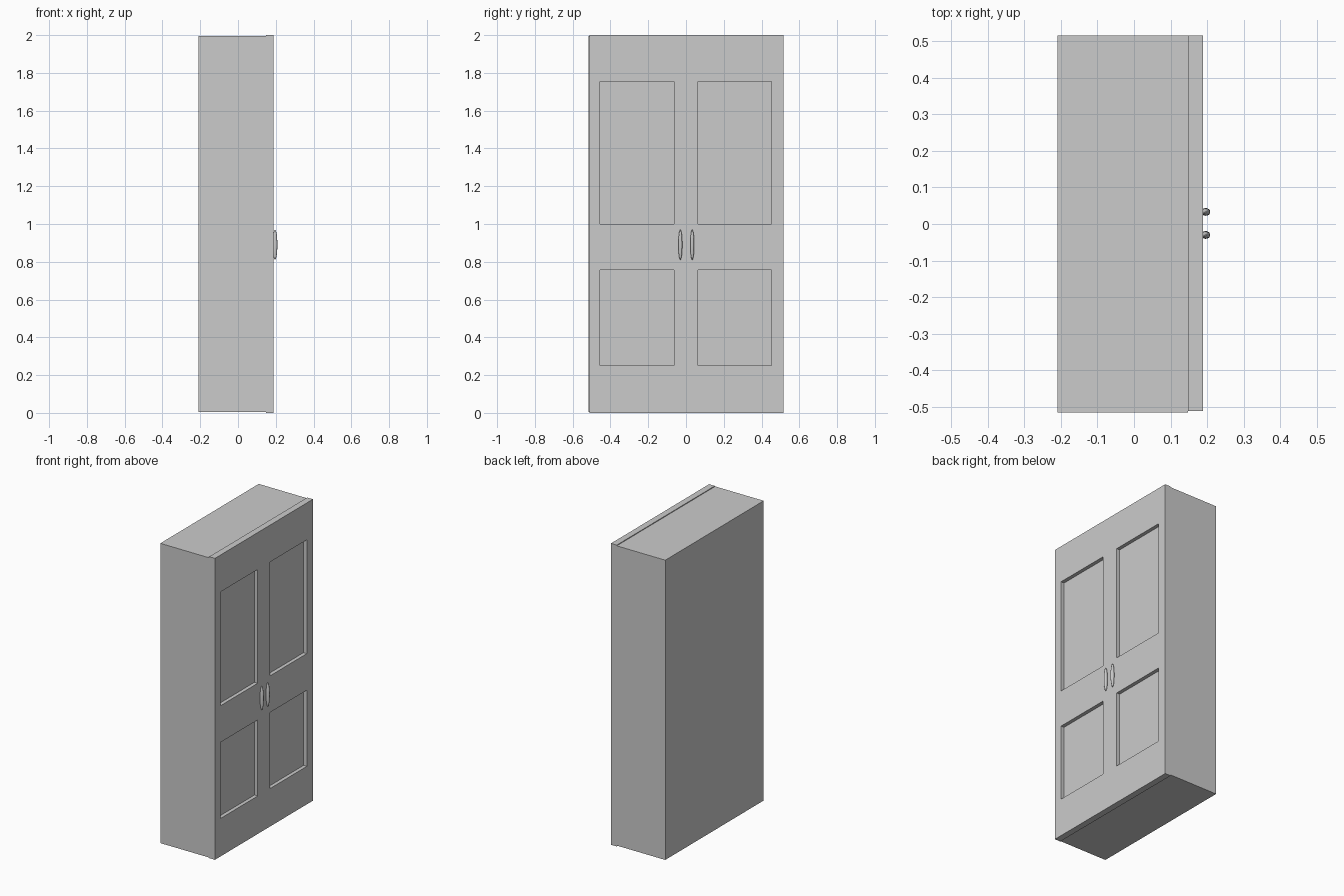
import bpy
import bmesh
from mathutils import Vector

if "Cube" in bpy.data.objects:
    bpy.data.objects.remove(bpy.data.objects["Cube"])


def finish(name, bm):
    bmesh.ops.recalc_face_normals(bm, faces=bm.faces[:])
    mesh = bpy.data.meshes.new(name)
    bm.to_mesh(mesh)
    bm.free()
    obj = bpy.data.objects.new(name, mesh)
    bpy.context.collection.objects.link(obj)
    return obj


def box(name, lo, hi):
    lo, hi = Vector(lo), Vector(hi)
    bm = bmesh.new()
    bmesh.ops.create_cube(bm, size=1)
    bmesh.ops.scale(bm, vec=hi - lo, verts=bm.verts[:])
    bmesh.ops.translate(bm, vec=(lo + hi) / 2, verts=bm.verts[:])
    return finish(name, bm)


DOOR_BACK, DOOR_FRONT, RECESS = 0.147, 0.189, 0.024

# Cabinet carcass
box("cabinet_body", (-0.209, -0.516, 0.006), (DOOR_BACK, 0.516, 1.995))

# Door slab: front face laid out as a grid, panel cells pushed inwards
ys = [-0.512, -0.455, -0.063, 0.063, 0.452, 0.516]
zs = [0, 0.252, 0.757, 1.0, 1.755, 2.0]
bm = bmesh.new()
grid = [[bm.verts.new((DOOR_FRONT, y, z)) for z in zs] for y in ys]
panels = []
for i in range(5):
    for j in range(5):
        f = bm.faces.new((grid[i][j], grid[i + 1][j], grid[i + 1][j + 1], grid[i][j + 1]))
        if i in (1, 3) and j in (1, 3):
            panels.append(f)
rim = [e for e in bm.edges if e.is_boundary]
# Door sides and back
ext = bmesh.ops.extrude_edge_only(bm, edges=rim)["geom"]
back_verts = [g for g in ext if isinstance(g, bmesh.types.BMVert)]
bmesh.ops.translate(bm, vec=(DOOR_BACK - DOOR_FRONT, 0, 0), verts=back_verts)
bmesh.ops.holes_fill(bm, edges=[e for e in bm.edges if e.is_boundary], sides=0)
# Recessed panels
ext = bmesh.ops.extrude_face_region(bm, geom=panels)["geom"]
bmesh.ops.translate(bm, vec=(-RECESS, 0, 0),
                    verts=[g for g in ext if isinstance(g, bmesh.types.BMVert)])
bmesh.ops.delete(bm, geom=[f for f in panels if f.is_valid], context="FACES_ONLY")
finish("door_front", bm)

# Slim oval handles
for side, y in (("left", -0.030), ("right", 0.033)):
    bpy.ops.mesh.primitive_uv_sphere_add(segments=24, ring_count=16, radius=1,
                                         location=(0.196, y, 0.89))
    handle = bpy.context.object
    handle.name = "handle_" + side
    handle.scale = (0.0125, 0.0105, 0.08)
    bpy.ops.object.transform_apply(location=False, rotation=False, scale=True)
    bpy.ops.object.shade_smooth_by_angle()
